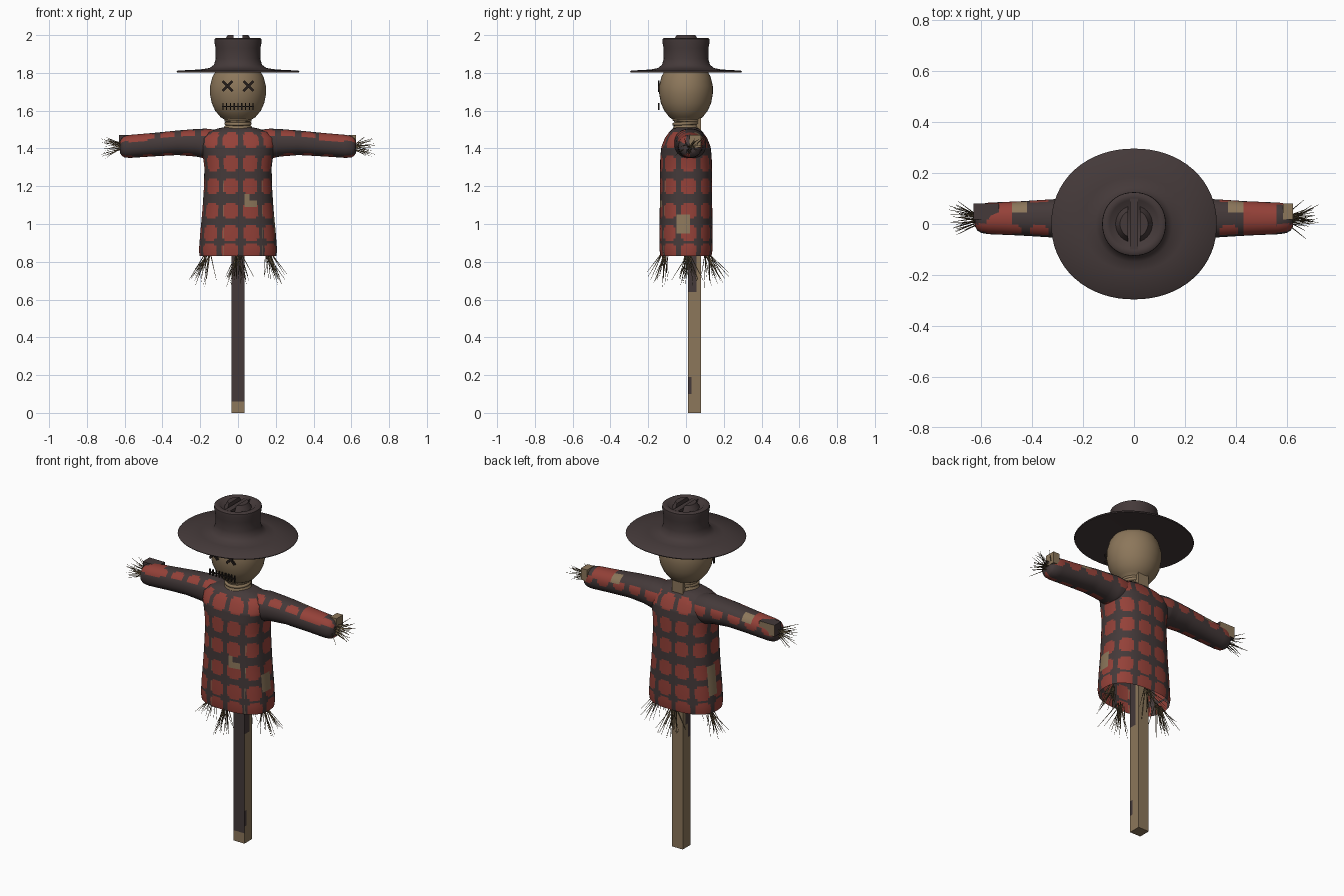
import bpy, bmesh, math, random
from mathutils import Vector, Matrix

random.seed(4)
cube = bpy.data.objects.get("Cube")
if cube:
    bpy.data.objects.remove(cube, do_unlink=True)


def material(name, rgb):
    m = bpy.data.materials.new(name)
    m.use_nodes = True
    col = [(c / 255) ** 2.2 for c in rgb] + [1]
    m.diffuse_color = col
    bsdf = m.node_tree.nodes["Principled BSDF"]
    bsdf.inputs["Base Color"].default_value = col
    bsdf.inputs["Roughness"].default_value = 0.9
    return m


DARK = material("dark brown cloth", (70, 60, 60))
RED = material("plaid red", (147, 67, 59))
TAN = material("burlap tan", (139, 118, 91))
BLACK = material("black thread", (40, 34, 32))
STRAW = material("dry straw", (98, 84, 62))
X, Y, Z = Vector((1, 0, 0)), Vector((0, 1, 0)), Vector((0, 0, 1))


def finish(bm, name, mats, angle=40):
    bmesh.ops.recalc_face_normals(bm, faces=bm.faces)
    me = bpy.data.meshes.new(name)
    bm.to_mesh(me)
    bm.free()
    for m in mats:
        me.materials.append(m)
    ob = bpy.data.objects.new(name, me)
    bpy.context.collection.objects.link(ob)
    bpy.ops.object.select_all(action='DESELECT')
    ob.select_set(True)
    bpy.context.view_layer.objects.active = ob
    bpy.ops.object.shade_smooth_by_angle(angle=math.radians(angle))


def outline(segs, power=2.0, aspect=1.0):
    """Unit superellipse with points evenly spaced along its length."""
    pts = []
    for k in range(1441):
        t = -math.pi / 2 + math.tau * k / 1440
        c, s = math.cos(t), math.sin(t)
        pts.append((math.copysign(abs(c) ** (2 / power), c),
                    math.copysign(abs(s) ** (2 / power), s)))
    run = [0]
    for a, b in zip(pts, pts[1:]):
        run.append(run[-1] + math.hypot((b[0] - a[0]) * aspect, b[1] - a[1]))
    out, k = [], 0
    for i in range(segs):
        while run[k] < run[-1] * i / segs:
            k += 1
        out.append(pts[k])
    return out


def loft(rings, shape, u=X, v=Y, stripe=lambda i: 0, caps=(True, True)):
    """Skin rings of (centre, u radius, v radius); stripe gives each column's index."""
    bm, n, loops = bmesh.new(), len(shape), []
    for c, ru, rv in rings:
        loops.append([bm.verts.new(Vector(c) + u * ru * a + v * rv * b) for a, b in shape])
    for lo, hi in zip(loops, loops[1:]):
        for i in range(n):
            f = bm.faces.new((lo[i], lo[(i + 1) % n], hi[(i + 1) % n], hi[i]))
            f.material_index = stripe(i)
    for use, loop in zip(caps, (loops[0], loops[-1])):
        if use:
            bm.faces.new(loop)
    return bm


def cut(bm, axis, values):
    for d in values:
        bmesh.ops.bisect_plane(bm, geom=bm.verts[:] + bm.edges[:] + bm.faces[:],
                               plane_co=axis * d, plane_no=axis, dist=1e-5)


def check(i, period, first):
    """0 between squares, 3 on their side edges, 1 inside."""
    k = i % period - first
    size = period * 3 // 4 if period == 8 else period * 2 // 3
    return 0 if not 0 <= k < size else 3 if k in (0, size - 1) else 1


def band(f, distance, half):
    """Keep red inside a band, with clipped corners on side edges."""
    limit = half - .012 if f.material_index == 3 else half
    f.material_index = int(f.material_index > 0 and distance < limit)


def box(bm, lo, hi, matrix=Matrix()):
    lo, hi = Vector(lo), Vector(hi)
    m = matrix @ Matrix.Translation((lo + hi) / 2) @ Matrix.Diagonal((*(hi - lo), 1))
    bmesh.ops.create_cube(bm, size=1, matrix=m)


# Upright post with weathered paint on the front
bm = bmesh.new()
box(bm, (-.035, .01, 0), (.035, .08, 1.565))
cut(bm, Z, (.06, .1, .19, .64, .72))
cut(bm, Y, (.03, .055))
bm.normal_update()
for f in bm.faces:
    c = f.calc_center_median()
    front = f.normal.y < -.5 and c.z > .06
    chip = f.normal.x > .5 and c.y < .03 and .1 < c.z < .19
    upper = abs(f.normal.x) > .5 and .64 < c.z < 1.5 and c.y < (.055 if c.z > .72 or f.normal.x > 0 else .03)
    f.material_index = int(front or chip or upper)
finish(bm, "post", [TAN, DARK])

# Crossbar: a slim core with squared ends
bm = bmesh.new()
box(bm, (-.54, .03, 1.4), (.6, .065, 1.445))
box(bm, (-.63, .018, 1.405), (-.53, .08, 1.472))
box(bm, (.585, .018, 1.405), (.625, .08, 1.472))
bm.normal_update()
for f in bm.faces:
    f.material_index = int(f.calc_center_median().x < 0 and f.normal.y < .5)
finish(bm, "crossbar", [TAN, DARK])

# Shirt body, open at the hem
body = [(.83, .203, .135), (.86, .207, .14), (.95, .2, .141), (1.08, .188, .139),
        (1.2, .18, .138), (1.3, .178, .137), (1.36, .186, .136), (1.41, .198, .13),
        (1.455, .195, .112), (1.485, .16, .09), (1.505, .11, .07), (1.515, .06, .045)]
bm = loft([((0, 0, z), rx, ry) for z, rx, ry in body], outline(80, 2.5, 1.4),
          stripe=lambda i: check(i, 8, 2), caps=(False, True))
rows = (.856, .952, 1.07, 1.2, 1.32, 1.445)
# worn patches as (low corner, high corner)
patches = [((.035, -.2, 1.09), (.06, 0, 1.16)), ((.06, -.2, 1.09), (.1, 0, 1.125)),
           ((.15, -.05, .95), (.3, .02, 1.05)), ((-.3, 0, .93), (-.15, .06, 1.1))]
seams = (-.078, .128)
cut(bm, Z, [r + d for r in rows for d in (-.042, -.03, .03, .042)]
    + [p[k][2] for p in patches for k in (0, 1)])
cut(bm, X, [.035, .06, .1] + [s + d for s in seams for d in (-.002, .002)])
cut(bm, Y, (-.05, 0, .02, .06))
for f in bm.faces:
    c = f.calc_center_median()
    d = min(abs(c.z - r) for r in rows)
    band(f, d, .042)
    worn = any(all(a < q < b for a, q, b in zip(lo, c, hi)) for lo, hi in patches)
    frayed = c.y < 0 and c.z < 1.25 and d < .03 and any(abs(c.x - s) < .002 for s in seams)
    if worn or frayed:
        f.material_index = 2
finish(bm, "shirt_body", [DARK, RED, TAN], 60)

# Sleeves, with a faded red area and a worn patch on top
arm = [(.08, 1.425, .075, .07), (.17, 1.425, .085, .08), (.22, 1.43, .08, .073),
       (.32, 1.43, .075, .065), (.45, 1.42, .067, .062), (.57, 1.411, .062, .061),
       (.6, 1.409, .057, .057), (.615, 1.408, .048, .047), (.625, 1.407, .03, .03)]
columns = [.158 + .107 * k for k in range(5)]
for s, side, top, worn in ((1, "left", (.43, .56), (.37, .43)),
                           (-1, "right", (.48, .58), (.42, .48))):
    bm = loft([((s * x, .022, z), ry, rz) for x, z, ry, rz in arm], outline(36, 2.2), Y, Z,
              stripe=lambda i: check(i, 12, 8))
    cut(bm, X, [s * (c + d) for c in columns for d in (-.037, -.025, .025, .037)]
        + [s * d for d in top + worn])
    cut(bm, Y, (.045,))
    bmesh.ops.recalc_face_normals(bm, faces=bm.faces)
    for f in bm.faces:
        c = f.calc_center_median()
        band(f, min(abs(abs(c.x) - q) for q in columns), .037)
        if f.normal.z > .3 and top[0] < abs(c.x) < top[1]:
            f.material_index = 1
        if f.normal.z > .3 and worn[0] < abs(c.x) < worn[1] and c.y > .045:
            f.material_index = 2
    finish(bm, side + "_sleeve", [DARK, RED, TAN], 60)

# Burlap head with gathered neck
head = [(1.505, .08, .07), (1.53, .062, .06), (1.55, .066, .064), (1.565, .092, .088),
        (1.6, .121, .115), (1.64, .139, .133), (1.69, .149, .142), (1.73, .148, .142),
        (1.78, .135, .13), (1.82, .11, .108), (1.85, .05, .05)]
bm = loft([((0, 0, z), rx, ry) for z, rx, ry in head], outline(40))
finish(bm, "head", [TAN], 60)

# Rope tied around the neck
for k, z in enumerate((1.532, 1.55)):
    bpy.ops.mesh.primitive_torus_add(major_radius=.064, minor_radius=.009,
                                     major_segments=32, minor_segments=8,
                                     location=(0, 0, z), rotation=(.06 - .12 * k, 0, 0))
    rope = bpy.context.object
    rope.name = "neck_rope_" + str(k + 1)
    rope.data.materials.append(TAN)
    bpy.ops.object.shade_smooth()


# Stitched eyes and mouth
def stitch(bm, x, z, length, angle, width=.009):
    m = Matrix.Translation((x, -.145, z)) @ Matrix.Rotation(angle, 4, 'Y')
    box(bm, (-length / 2, -.004, -width / 2), (length / 2, .004, width / 2), m)


bm = bmesh.new()
for x in (-.055, .055):
    for turn in (-1, 1):
        stitch(bm, x, 1.73, .074, turn * math.pi / 4, .013)
finish(bm, "eye_stitches", [BLACK])
bm = bmesh.new()
stitch(bm, 0, 1.622, .17, 0, .006)
for k in range(9):
    stitch(bm, -.08 + .02 * k, 1.622, .036, math.pi / 2, .006)
finish(bm, "mouth_stitches", [BLACK])

# Hat with a wide oval brim
hat = [(1.809, .1, .1), (1.806, .2, .19), (1.801, .322, .293), (1.806, .325, .296),
       (1.812, .32, .291), (1.818, .2, .185), (1.826, .15, .148), (1.843, .127, .127),
       (1.875, .118, .118), (1.93, .119, .119), (1.965, .125, .125), (1.98, .124, .124),
       (1.986, .115, .115), (1.983, .095, .095), (1.968, .08, .08)]
bm = loft([((0, 0, z), rx, ry) for z, rx, ry in hat], outline(64, 2.1))
finish(bm, "hat", [DARK], 50)

# Crease ridge and dents in the crown
bm = bmesh.new()
box(bm, (-.016, -.1, 1.96), (.016, .1, 1.984))
finish(bm, "crown_ridge", [DARK])
for s, side in ((1, "left"), (-1, "right")):
    bm = bmesh.new()
    bmesh.ops.create_cone(bm, cap_ends=True, segments=32, radius1=.074, radius2=.055,
                          depth=.035, matrix=Matrix.Translation((0, 0, 1.9825)))
    bmesh.ops.bisect_plane(bm, geom=bm.verts[:] + bm.edges[:] + bm.faces[:],
                           plane_co=(s * .024, 0, 0), plane_no=(s, 0, 0), clear_inner=True)
    bmesh.ops.holes_fill(bm, edges=bm.edges[:])
    finish(bm, side + "_crown_fold", [DARK])


# Straw tufts at the cuffs and hem
def tuft(name, root, aim, count, length, spread):
    bm = bmesh.new()
    for _ in range(count):
        d = Vector(aim) + Vector([random.uniform(-spread, spread) for _ in range(3)])
        d.normalize()
        size = length * random.uniform(.65, 1)
        start = Vector(root) + Vector([random.uniform(-.015, .015) for _ in range(3)])
        m = Matrix.Translation(start + d * size / 2) @ d.to_track_quat('Z', 'Y').to_matrix().to_4x4()
        bmesh.ops.create_cone(bm, cap_ends=True, segments=3, radius1=.0032, radius2=.0008,
                              depth=size, matrix=m)
    finish(bm, name, [STRAW])


for s, side in ((1, "left"), (-1, "right")):
    tuft(side + "_cuff_straw", (s * .605, .02, 1.41), (s, 0, 0), 26, .13, .5)
    tuft(side + "_hem_straw", (s * .16, .01, .845), (s * .22, 0, -1), 20, .18, .45)
for y, side in ((-.11, "front"), (.11, "back")):
    tuft(side + "_hem_straw", (0, y, .845), (0, y * 2, -1), 20, .18, .45)
